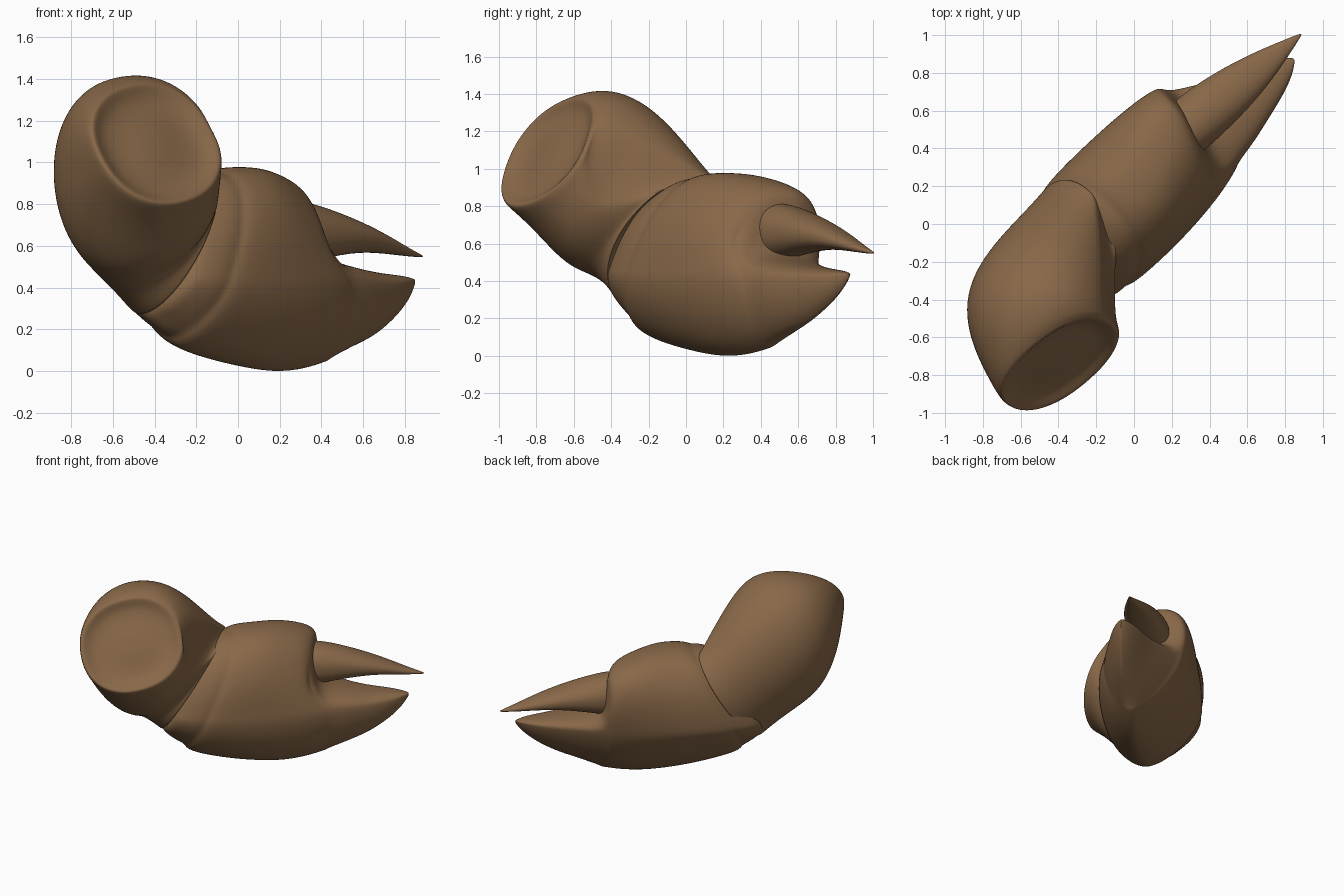
import bpy, bmesh, math
from mathutils import Vector

if "Cube" in bpy.data.objects:
    bpy.data.objects.remove(bpy.data.objects["Cube"])

SEG = 40
shell = bpy.data.materials.new("brown shell")
shell.diffuse_color = (0.25, 0.14, 0.066, 1)
shell.use_nodes = True
shell.node_tree.nodes["Principled BSDF"].inputs["Base Color"].default_value = shell.diffuse_color


def spow(v, p):
    return math.copysign(abs(v) ** p, v)


def ramp(v, lo, hi):
    return min(1, max(0, (v - lo) / (hi - lo)))


def loft(name, rings):
    """Skin a list of equal-length rings, cap both ends, smooth it."""
    bm = bmesh.new()
    rows = [[bm.verts.new(p) for p in r] for r in rings]
    for r0, r1 in zip(rows, rows[1:]):
        for i in range(SEG):
            j = (i + 1) % SEG
            bm.faces.new((r0[i], r0[j], r1[j], r1[i]))
    for row in (rows[0], rows[-1]):
        c = bm.verts.new(sum((v.co for v in row), Vector()) / SEG)
        for i in range(SEG):
            bm.faces.new((row[i], row[(i + 1) % SEG], c))
    bmesh.ops.recalc_face_normals(bm, faces=bm.faces)
    me = bpy.data.meshes.new(name)
    bm.to_mesh(me)
    bm.free()
    me.materials.append(shell)
    for p in me.polygons:
        p.use_smooth = True
    ob = bpy.data.objects.new(name, me)
    bpy.context.collection.objects.link(ob)
    mod = ob.modifiers.new("smooth", 'SUBSURF')
    mod.levels = mod.render_levels = 2
    return ob


def claw_ring(a, lo, hi, hw, keel):
    """Section across the claw axis (the x = y diagonal); keel = pointed underside."""
    shear = 0.0
    if keel:
        b = -0.13 + 0.02 * ramp(a, -0.3, 0.6) + 0.06 * ramp(a, 0.6, 0.85) + 0.03 * ramp(a, 0.85, 1.2)
        zw = min(0.46, lo + 0.8 * (hi - lo))
        shear = 0.45 * ramp(-a, -0.35, 0.15)   # base ring leans
    else:
        b = -0.16 + 0.105 * max(0, a - 0.62)
        zw = (lo + hi) / 2
    pts = []
    for i in range(SEG):
        t = 2 * math.pi * i / SEG
        c, s = math.cos(t), math.sin(t)
        if s >= 0:
            p = 0.85 if keel else 0.95
            z = zw + (hi - zw) * spow(s, p)
        else:
            p = 1.25 if keel else 0.85
            z = zw + (zw - lo) * spow(s, p)
            if keel and s < -0.97:             # bumpy lower edge
                z += 0.008 * math.sin(a * 60)
        w = hw * spow(c, p)
        aa = a + shear * (z - 0.58)
        bb = b + w
        if keel:                               # the section leans to the left going up
            bb += 0.2 * max(0, zw - z) - (0.03 + 0.24 * ramp(a, 0.1, 0.6)) * max(0, z - zw)
            # upper end face is set back on the right side
            aa -= 0.12 * ramp(a, 0.45, 0.6) * ramp(-a, -0.8, -0.64) * ramp(bb, -0.25, 0.1) * ramp(z, 0.4, 0.6)
        pts.append(Vector(((aa + bb) / 2 ** 0.5, (aa - bb) / 2 ** 0.5, z)))
    return pts


# palm narrowing to the fixed lower finger: distance along, low, high, half width
palm = [
    (-0.42, 0.30, 0.86, 0.26),
    (-0.35, 0.25, 0.90, 0.30),
    (-0.25, 0.19, 0.955, 0.33),
    (-0.19, 0.16, 0.95, 0.325),   # groove behind the collar
    (-0.16, 0.12, 0.97, 0.345),
    (-0.05, 0.075, 0.98, 0.355),
    (0.12, 0.02, 0.98, 0.356),
    (0.30, -0.005, 0.97, 0.343),
    (0.48, 0.015, 0.93, 0.315),
    (0.59, 0.045, 0.88, 0.285),
    (0.61, 0.05, 0.82, 0.272),    # step where the upper finger starts
    (0.63, 0.055, 0.60, 0.262),
    (0.67, 0.07, 0.535, 0.243),
    (0.76, 0.105, 0.51, 0.21),
    (0.90, 0.165, 0.48, 0.152),
    (1.04, 0.245, 0.465, 0.108),
    (1.15, 0.33, 0.455, 0.06),
    (1.215, 0.42, 0.44, 0.01),
]
loft("palm_and_lower_finger", [claw_ring(*s, True) for s in palm])

# hinged upper finger
finger = [
    (0.42, 0.53, 0.80, 0.13),
    (0.54, 0.51, 0.82, 0.15),
    (0.66, 0.53, 0.80, 0.15),
    (0.80, 0.555, 0.76, 0.138),
    (0.95, 0.57, 0.71, 0.115),
    (1.10, 0.565, 0.65, 0.08),
    (1.24, 0.55, 0.59, 0.037),
    (1.335, 0.545, 0.555, 0.006),
]
loft("upper_finger", [claw_ring(*s, False) for s in finger])

# curved arm: centre and two half axes at the claw end, the elbow and the open end
KEYS = [
    [Vector(v) for v in ((-0.31, -0.09, 0.61), (0.13, -0.31, -0.05), (0.175, 0.125, 0.345))],
    [Vector(v) for v in ((-0.48, -0.40, 0.90), (0.08, -0.22, -0.40), (0.39, 0.035, 0.10))],
    [Vector(v) for v in ((-0.395, -0.735, 1.09), (0.155, -0.095, -0.285), (0.27, 0.235, 0.085))],
]


def arm_ring(t, scale=1.0, push=0.0):
    w = ((2 * t - 1) * (t - 1), 4 * t * (1 - t), t * (2 * t - 1))
    c, u, v = (sum((KEYS[k][n] * w[k] for k in range(3)), Vector()) for n in range(3))
    normal = u.cross(v).normalized()
    if normal.y > 0:                # always towards the open end
        normal = -normal
    c = c + normal * push
    flat = 0.9 + 0.08 * ramp(t, 0.5, 1)   # inner side of the bend is flattened
    pow_ = 1 - 0.1 * ramp(t, 0.3, 1)
    pts = []
    for i in range(SEG):
        a = 2 * math.pi * i / SEG
        pts.append(c + (u * spow(math.cos(a), pow_)
                        + v * min(spow(math.sin(a), pow_), flat)) * scale)
    return pts


rings = [arm_ring(0, 0.5, 0.04), arm_ring(0, 0.9, 0.03), arm_ring(0, 0.98), arm_ring(0.01)]
rings += [arm_ring(i / 12) for i in range(1, 12)]
# rim and dished end face
rings += [arm_ring(0.97)]
rings += [arm_ring(1, s, d) for s, d in ((0.99, 0), (0.94, 0.01), (0.86, -0.005),
                                         (0.72, -0.03), (0.45, -0.03), (0.2, -0.02))]
loft("arm_segment", rings)
